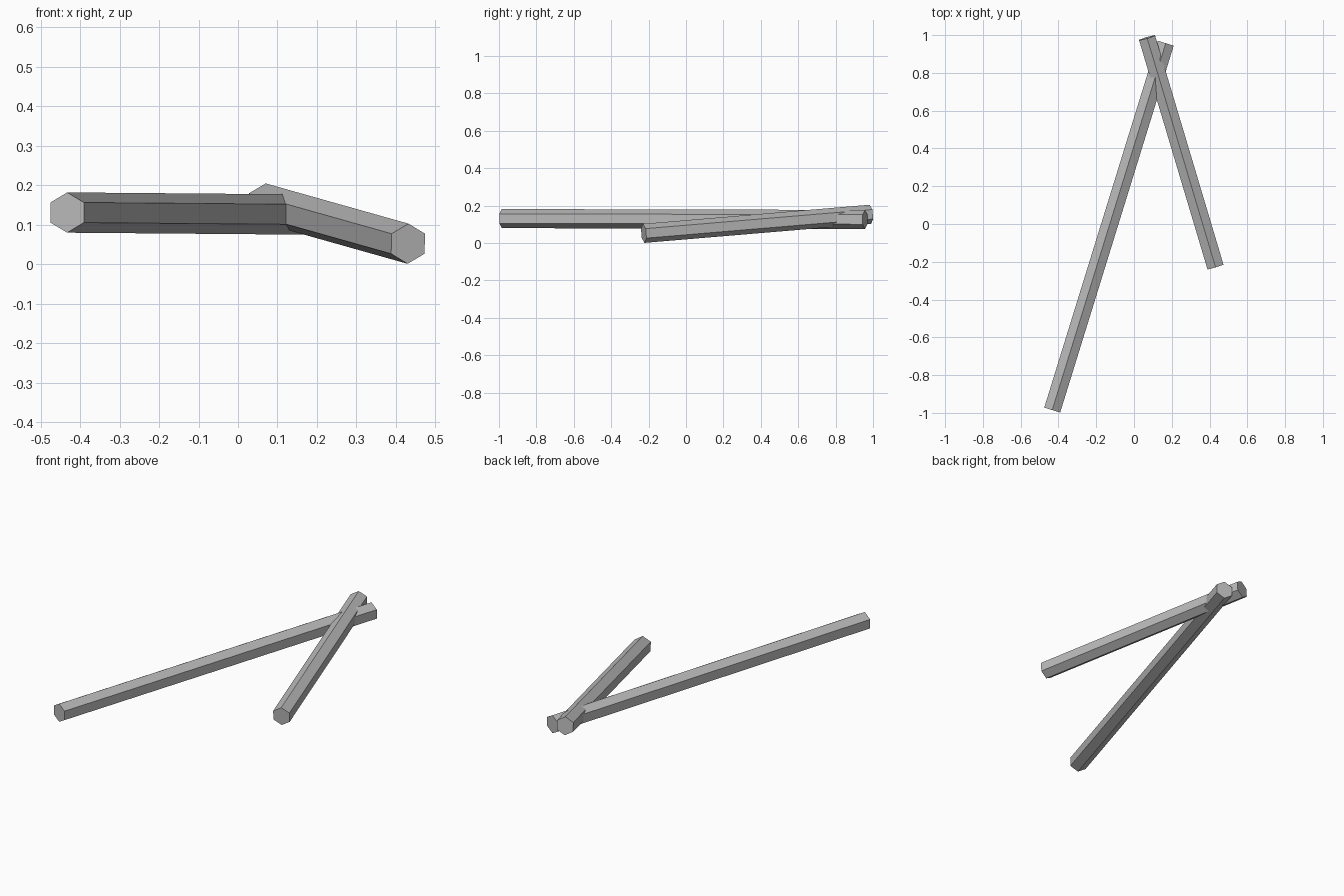
import bpy
from mathutils import Vector, Matrix

cube = bpy.data.objects.get("Cube")
if cube:
    bpy.data.objects.remove(cube, do_unlink=True)

# Single plain grey
grey = bpy.data.materials.new("plain_grey")
grey.use_nodes = True
colour = (0.48, 0.48, 0.48, 1)
grey.diffuse_color = colour
grey.node_tree.nodes["Principled BSDF"].inputs["Base Color"].default_value = colour

RADIUS = 0.051


def hex_rod(name, front, back):
    """Flat-shaded hexagonal rod between two points, with a corner edge on top."""
    front, back = Vector(front), Vector(back)
    along = (back - front).normalized()
    side = along.cross(Vector((0, 0, 1))).normalized()
    up = side.cross(along)
    bpy.ops.mesh.primitive_cylinder_add(
        vertices=6, radius=RADIUS, depth=(back - front).length)
    rod = bpy.context.object
    rod.name = name
    # Local y (a hexagon corner) points up, local z runs along the rod
    axes = Matrix((side, up, -along)).transposed().to_4x4()
    rod.matrix_world = Matrix.Translation((front + back) / 2) @ axes
    rod.data.materials.append(grey)
    return rod


# Long, nearly level rod
hex_rod("long_rod", (-0.433, -0.985, 0.131), (0.168, 0.957, 0.126))
# Short rod, rising to cross over the back end of the long one
hex_rod("short_rod", (0.431, -0.226, 0.052), (0.069, 0.986, 0.154))
